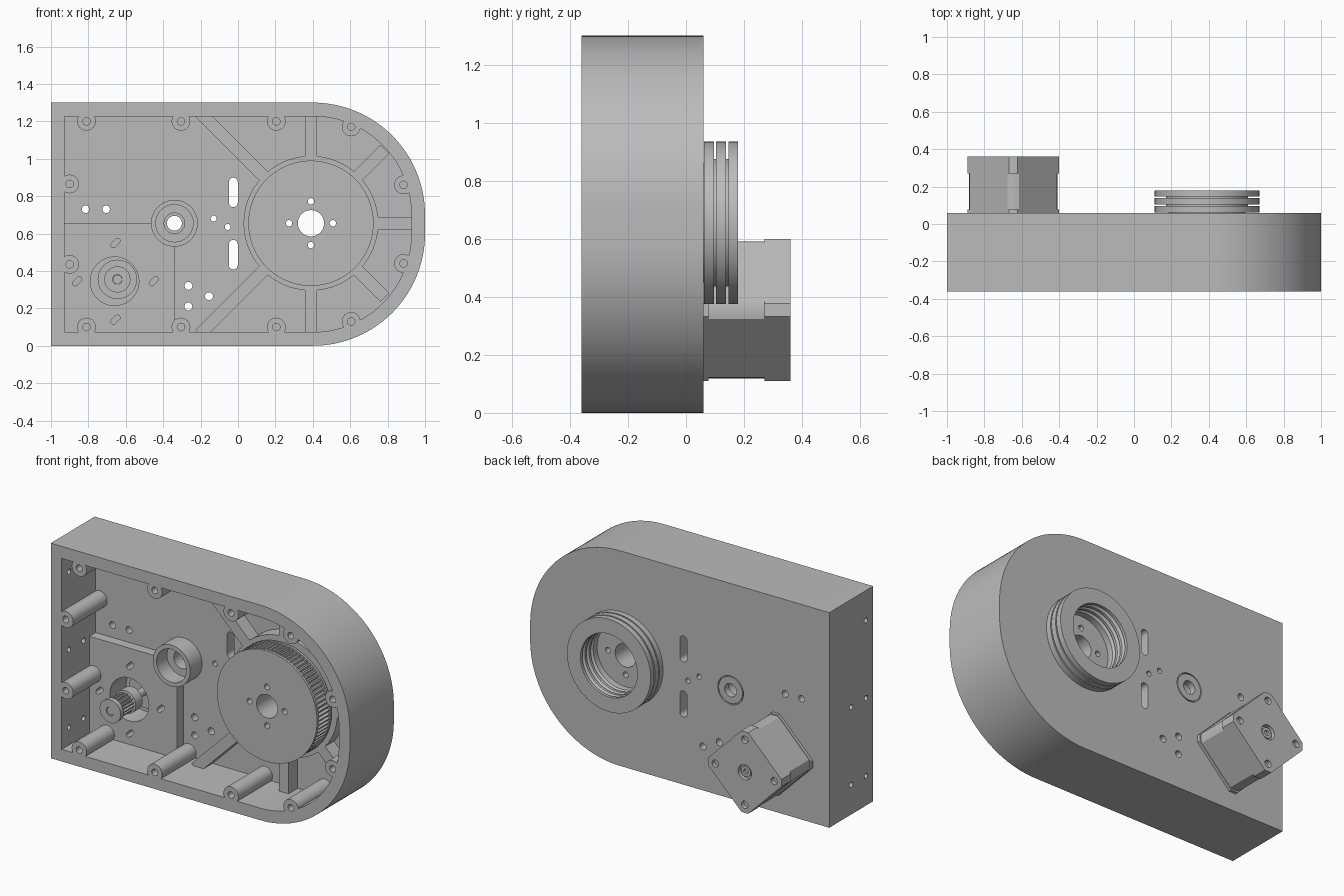
import bpy, bmesh
from math import sin, cos, pi, radians, hypot

cube = bpy.data.objects.get("Cube")
if cube:
    bpy.data.objects.remove(cube)

grey = bpy.data.materials.new("plain grey")
grey.diffuse_color = (0.5, 0.5, 0.5, 1)
grey.use_nodes = True
grey.node_tree.nodes["Principled BSDF"].inputs["Base Color"].default_value = (0.5, 0.5, 0.5, 1)

FRONT, FLOOR, BACK = -0.36, -0.035, 0.06
MOTOR = (-0.645, 0.355)
WHEEL = (0.39, 0.655)
IDLER = (-0.34, 0.655)


def circle(c, r, n=32):
    return [(c[0] + r * cos(2 * pi * i / n), c[1] + r * sin(2 * pi * i / n)) for i in range(n)]


def rect(x0, x1, z0, z1):
    return [(x0, z0), (x1, z0), (x1, z1), (x0, z1)]


def slot(c, length, r, angle):
    """Round-ended slot outline."""
    pts = []
    for end in (0, pi):
        for i in range(9):
            a = angle + end - pi / 2 + pi * i / 8
            pts.append((c[0] + length / 2 * cos(angle + end) + r * cos(a),
                        c[1] + length / 2 * sin(angle + end) + r * sin(a)))
    return pts


def gear(c, r_out, r_in, teeth):
    pts = []
    for i in range(teeth):
        for f, r in ((0, r_in), (0.3, r_in), (0.5, r_out), (0.8, r_out)):
            a = 2 * pi * (i + f) / teeth
            pts.append((c[0] + r * cos(a), c[1] + r * sin(a)))
    return pts


def case_outline(inset):
    """Straight left end, large rounded corners on the right."""
    r = 0.6 - inset
    pts = [(-1 + inset, 1.3 - inset), (-1 + inset, inset)]
    for cz, start in ((0.6, -pi / 2), (0.7, 0)):
        pts += [(0.4 + r * cos(start + pi / 2 * i / 32), cz + r * sin(start + pi / 2 * i / 32))
                for i in range(33)]
    return pts


def beam(c, angle, r0, r1, w):
    """Flat strip radiating from a centre."""
    ux, uz = cos(angle), sin(angle)
    return [(c[0] + ux * r - uz * s, c[1] + uz * r + ux * s)
            for r, s in ((r0, -w), (r1, -w), (r1, w), (r0, w))]


def make(name, bm):
    bmesh.ops.recalc_face_normals(bm, faces=bm.faces)
    me = bpy.data.meshes.new(name)
    bm.to_mesh(me)
    bm.free()
    me.materials.append(grey)
    ob = bpy.data.objects.new(name, me)
    bpy.context.collection.objects.link(ob)
    return ob


def prisms(name, outlines, y0, y1):
    """Extrude xz outlines from y0 to y1."""
    bm = bmesh.new()
    for pts in outlines:
        a = [bm.verts.new((x, y0, z)) for x, z in pts]
        b = [bm.verts.new((x, y1, z)) for x, z in pts]
        bm.faces.new(a)
        bm.faces.new(b[::-1])
        for i in range(len(a)):
            j = (i + 1) % len(a)
            bm.faces.new((a[i], b[i], b[j], a[j]))
    return make(name, bm)


def lathe(name, c, profile, n=80):
    """Spin a closed (radius, y) loop around the y axis through c."""
    bm = bmesh.new()
    rings = [[bm.verts.new((c[0] + r * cos(2 * pi * i / n), y, c[1] + r * sin(2 * pi * i / n)))
              for r, y in profile] for i in range(n)]
    m = len(profile)
    for i in range(n):
        p, q = rings[i], rings[(i + 1) % n]
        for k in range(m):
            bm.faces.new((p[k], p[(k + 1) % m], q[(k + 1) % m], q[k]))
    return make(name, bm)


def combine(ob, tool, op='DIFFERENCE'):
    mod = ob.modifiers.new("cut", 'BOOLEAN')
    mod.operation, mod.object, mod.solver, mod.use_self = op, tool, 'EXACT', True
    dg = bpy.context.evaluated_depsgraph_get()
    me = bpy.data.meshes.new_from_object(ob.evaluated_get(dg))
    ob.modifiers.clear()
    ob.data = me
    bpy.data.objects.remove(tool)


# Hollow case
case = prisms("case", [case_outline(0)], FRONT, BACK)
combine(case, prisms("cavity", [case_outline(0.073)], FRONT - 0.1, FLOOR))

# Screw bosses, ribs and raised floor areas
bosses = [(x, z) for x in (-0.81, -0.305, 0.205) for z in (0.1, 1.2)]
bosses += [(x, 0.65 + s * dz) for x, dz in ((-0.9, 0.215), (0.605, 0.52), (0.885, 0.21)) for s in (-1, 1)]
combine(case, prisms("bosses", [circle(p, 0.05) for p in bosses], FRONT, 0), 'UNION')
ribs = [beam(WHEEL, radians(a), 0.3, r, 0.033)
        for a, r in ((0, 0.57), (45, 0.56), (90, 0.6), (135, 0.84), (225, 0.84), (270, 0.6), (315, 0.56))]
combine(case, prisms("ribs", ribs, -0.12, 0), 'UNION')
combine(case, prisms("wheel_seat", [circle(WHEEL, 0.36, 80)], -0.12, 0), 'UNION')
combine(case, prisms("motor_pad", [rect(-0.96, -0.34, 0.04, 0.655)], -0.095, 0), 'UNION')
combine(case, prisms("idler_cup", [circle(IDLER, 0.125, 48)], -0.15, 0), 'UNION')

# Idler seat, wheel bore and screw holes
for r, y in ((0.1, -0.05), (0.055, 0.02), (0.04, 0.2)):
    combine(case, prisms("idler_bore", [circle(IDLER, r)], -0.5, y))
combine(case, prisms("boss_holes", [circle(p, 0.02, 20) for p in bosses], -0.5, -0.06))
holes = [circle(WHEEL, 0.208, 80), circle((-0.66, 0.345), 0.13, 48)]
holes += [slot((-0.025, z), 0.11, 0.024, pi / 2) for z in (0.82, 0.487)]
holes += [circle(p, r, 20) for p, r in (
    ((-0.815, 0.73), 0.02), ((-0.705, 0.73), 0.02), ((-0.13, 0.68), 0.016), ((-0.055, 0.635), 0.016),
    ((-0.265, 0.32), 0.021), ((-0.265, 0.21), 0.021), ((-0.155, 0.265), 0.021))]
holes += [slot((-0.655 + 0.205 * cos(a), 0.345 + 0.205 * sin(a)), 0.03, 0.014, pi / 4)
          for a in (0, pi / 2, pi, 3 * pi / 2)]
combine(case, prisms("plate_holes", holes, -0.5, 0.2))
combine(case, lathe("back_groove", IDLER, [(0.08, 0.05), (0.086, 0.05), (0.086, 0.1), (0.08, 0.1)], 48))

# Side holes through the flat end wall
bm = bmesh.new()
for z in (0.18, 0.65, 1.12):
    for y in (-0.29, -0.15):
        ret = bmesh.ops.create_cone(bm, cap_ends=True, segments=20, radius1=0.016, radius2=0.016, depth=0.2)
        for v in ret["verts"]:
            v.co = (-0.96 + v.co.z, y + v.co.x, z + v.co.y)
combine(case, make("end_holes", bm))

# Belt wheel with grooved cable drum on the back
drum = [(0.07, -0.28), (0.335, -0.28), (0.335, -0.265), (0.31, -0.265), (0.31, -0.155), (0.335, -0.155),
        (0.335, -0.14), (0.205, -0.14), (0.205, 0.062)]
for y in (0.06, 0.102, 0.144):
    drum += [(0.28, y + 0.002), (0.28, y + 0.036)]
    if y < 0.14:
        drum += [(0.22, y + 0.036), (0.22, y + 0.044)]
drum += [(0.19, 0.18)]
for y in (0.15, 0.11, 0.07):
    drum += [(0.19, y + 0.012), (0.203, y), (0.19, y - 0.012)]
drum += [(0.19, 0.02), (0.07, 0.02)]
wheel = lathe("drum_wheel", WHEEL, drum)
combine(wheel, prisms("wheel_holes", [circle((WHEEL[0] + 0.117 * cos(k * pi / 2), WHEEL[1] + 0.117 * sin(k * pi / 2)),
                                             0.017, 20) for k in range(4)], -0.5, 0.5))
teeth = prisms("wheel_teeth", [gear(WHEEL, 0.332, 0.316, 80)], -0.265, -0.155)
combine(teeth, prisms("teeth_bore", [circle(WHEEL, 0.3, 80)], -0.5, 0.5))


def motor_outline(chamfer):
    """Square standing on its corner with the tips cut off."""
    t, w = 0.2675 - chamfer, chamfer
    pts = [(t, -w), (t, w), (w, t), (-w, t), (-t, w), (-t, -w), (-w, -t), (w, -t)]
    return [(MOTOR[0] + x, MOTOR[1] + z) for x, z in pts]


# Motor: front plate, rounded body, end cap
front_plate = prisms("motor_front_plate", [motor_outline(0.0225)], BACK, 0.078)
body_pts = [(x, z) for x, z in circle(MOTOR, 0.236, 96)]
limit = 0.186 * 2 ** 0.5
clipped = []
for x, z in body_pts:
    dx, dz = x - MOTOR[0], z - MOTOR[1]
    f = min(1, limit / (abs(dx) + abs(dz)))
    clipped.append((MOTOR[0] + dx * f, MOTOR[1] + dz * f))
body = prisms("motor_body", [clipped], 0.078, 0.27)
cap = prisms("motor_end_cap", [motor_outline(0.0225)], 0.27, 0.36)
cap_holes = [circle((MOTOR[0] + 0.197 * cos(k * pi / 2), MOTOR[1] + 0.197 * sin(k * pi / 2)), 0.022, 20)
             for k in range(4)]
combine(cap, prisms("cap_holes", cap_holes + [circle(MOTOR, 0.045)], 0.335, 0.5))
hub = lathe("motor_rear_bearing", MOTOR, [(0.015, 0.33), (0.032, 0.33), (0.032, 0.35), (0.015, 0.35)], 32)

# Shaft and toothed pinion
pilot = prisms("motor_pilot", [circle(MOTOR, 0.105, 48)], 0.03, BACK)
shaft = prisms("motor_shaft", [circle(MOTOR, 0.024)], -0.295, 0.04)
rim = [(0.026, -0.3), (0.07, -0.3), (0.07, -0.27), (0.045, -0.265), (0.045, -0.16), (0.07, -0.155),
       (0.07, -0.09), (0.026, -0.09)]
pinion = lathe("pinion", MOTOR, rim, 32)
pinion_teeth = prisms("pinion_teeth", [gear(MOTOR, 0.06, 0.048, 18)], -0.268, -0.157)

# Smooth round surfaces, keep edges sharp
for ob in (case, wheel, body, cap, hub, pilot, shaft, pinion):
    bpy.ops.object.select_all(action='DESELECT')
    ob.select_set(True)
    bpy.context.view_layer.objects.active = ob
    bpy.ops.object.shade_smooth_by_angle(angle=radians(25))
